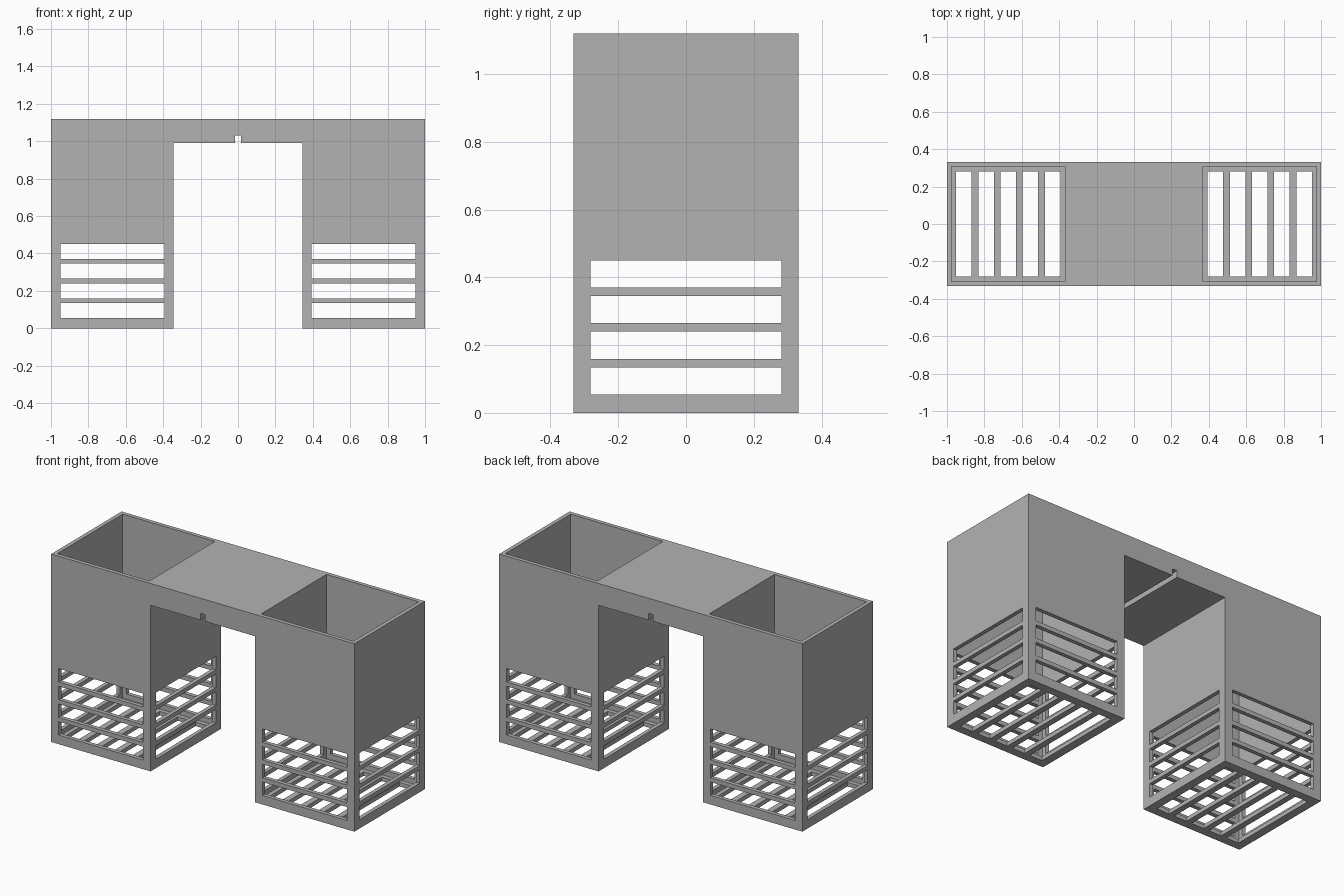
import bpy
import bmesh
from mathutils import Matrix, Vector

if "Cube" in bpy.data.objects:
    bpy.data.objects.remove(bpy.data.objects["Cube"], do_unlink=True)

HALF_X, HALF_Y, TOP = 1.0, 0.332, 1.12
LEG_X, BRIDGE_Z = 0.344, 0.99
WALL = 0.024
MARGIN = 0.05           # frame left around each group of slots
SLOT = 0.08

grey = bpy.data.materials.new("plain grey")
grey.use_nodes = True
grey.diffuse_color = (0.45, 0.45, 0.45, 1)
grey.node_tree.nodes["Principled BSDF"].inputs["Base Color"].default_value = grey.diffuse_color


def make_object(name, bm):
    bmesh.ops.recalc_face_normals(bm, faces=bm.faces)
    mesh = bpy.data.meshes.new(name)
    bm.to_mesh(mesh)
    bm.free()
    mesh.materials.append(grey)
    obj = bpy.data.objects.new(name, mesh)
    bpy.context.collection.objects.link(obj)
    return obj


def boxes(name, spans):
    """One object of separate boxes, each given by its low and high corner."""
    bm = bmesh.new()
    for low, high in spans:
        low, high = Vector(low), Vector(high)
        place = Matrix.Translation((low + high) / 2) @ Matrix.Diagonal((*(high - low), 1))
        bmesh.ops.create_cube(bm, size=1, matrix=place)
    return make_object(name, bm)


# Portal-shaped body: two legs and a bridge with a groove in its underside
half = [(0.016, 1.03), (0.016, BRIDGE_Z), (LEG_X, BRIDGE_Z), (LEG_X, 0), (HALF_X, 0), (HALF_X, TOP)]
outline = half + [(-x, z) for x, z in reversed(half)]
bm = bmesh.new()
face = bm.faces.new([bm.verts.new((x, -HALF_Y, z)) for x, z in outline])
result = bmesh.ops.extrude_face_region(bm, geom=[face])
bmesh.ops.translate(bm, vec=(0, 2 * HALF_Y, 0),
                    verts=[v for v in result["geom"] if isinstance(v, bmesh.types.BMVert)])
body = make_object("twin_bin_body", bm)

# Slot positions
heights = [0.054 + 0.1055 * i for i in range(4)]
floor_x = [LEG_X + MARGIN + 0.1185 * i for i in range(5)]
slot_y = HALF_Y - MARGIN


def both_sides(spans):
    mirrored = [((-b[0], a[1], a[2]), (-a[0], b[1], b[2])) for a, b in spans]
    return spans + mirrored


cutters = [
    # Open-topped bins
    boxes("bin_cutter", both_sides([((LEG_X + WALL, WALL - HALF_Y, WALL),
                                     (HALF_X - WALL, HALF_Y - WALL, TOP + 1))])),
    # Slots through front and back walls
    boxes("front_slot_cutter", both_sides([((LEG_X + MARGIN, -1, z), (HALF_X - MARGIN, 1, z + SLOT))
                                           for z in heights])),
    # Slots through the side walls of both legs
    boxes("side_slot_cutter", [((-2, -slot_y, z), (2, slot_y, z + SLOT)) for z in heights]),
    # Slots through the floors
    boxes("floor_slot_cutter", both_sides([((x, -slot_y, -1), (x + SLOT + 0.003, slot_y, 2 * WALL))
                                           for x in floor_x])),
]
for cutter in cutters:
    cut = body.modifiers.new(cutter.name, 'BOOLEAN')
    cut.operation = 'DIFFERENCE'
    cut.solver = 'EXACT'
    cut.object = cutter

# Bake the cuts and drop the cutters
depsgraph = bpy.context.evaluated_depsgraph_get()
baked = bpy.data.meshes.new_from_object(body.evaluated_get(depsgraph))
body.modifiers.clear()
body.data = baked
baked.materials.clear()
baked.materials.append(grey)
for cutter in cutters:
    bpy.data.objects.remove(cutter, do_unlink=True)
